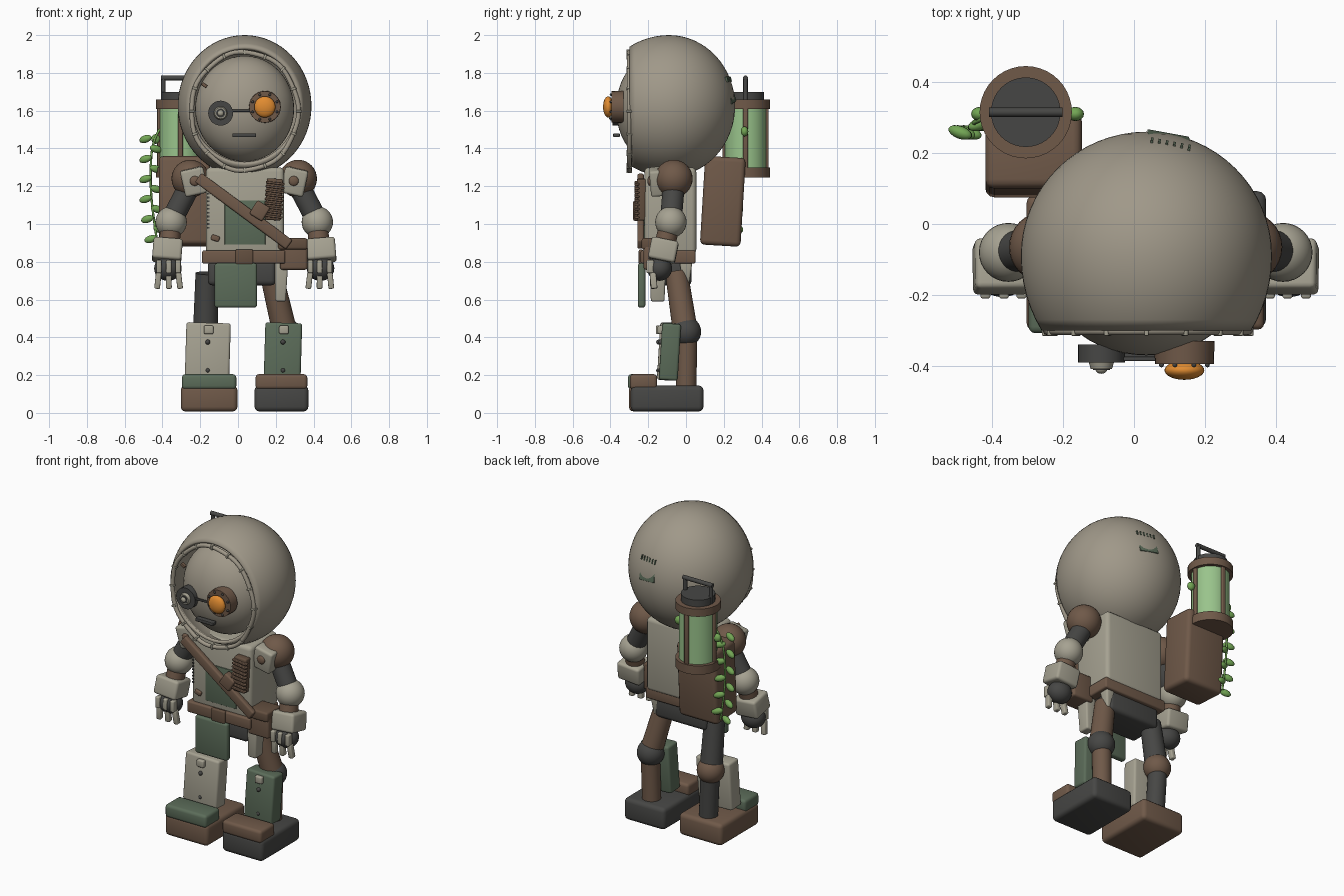
import bpy, bmesh, math
from mathutils import Vector, Matrix, Euler

cube = bpy.data.objects.get("Cube")
if cube:
    bpy.data.objects.remove(cube, do_unlink=True)


def material(name, *rgb):
    m = bpy.data.materials.new(name)
    m.use_nodes = True
    m.diffuse_color = (*rgb, 1)
    m.node_tree.nodes["Principled BSDF"].inputs["Base Color"].default_value = (*rgb, 1)
    return m


cloth = material("beige_cloth", 0.35, 0.315, 0.25)
plate = material("pale_plate", 0.38, 0.36, 0.285)
brown = material("brown_leather", 0.16, 0.10, 0.066)
strap = material("dark_strap", 0.125, 0.078, 0.05)
dark = material("dark_metal", 0.062, 0.062, 0.059)
green = material("faded_green", 0.105, 0.15, 0.10)
glass = material("green_glass", 0.32, 0.55, 0.26)
leaf = material("leaf_green", 0.17, 0.38, 0.09)
orange = material("orange_lens", 0.75, 0.26, 0.03)
made = []


def finish(name, bm, mat, loc=(0, 0, 0), rot=(0, 0, 0)):
    bmesh.ops.recalc_face_normals(bm, faces=bm.faces)
    mesh = bpy.data.meshes.new(name)
    bm.to_mesh(mesh)
    bm.free()
    mesh.materials.append(mat)
    ob = bpy.data.objects.new(name, mesh)
    ob.location, ob.rotation_euler = loc, rot
    bpy.context.collection.objects.link(ob)
    made.append(ob)
    return ob


def box(name, loc, size, mat, bevel=0.015, rot=(0, 0, 0), taper=1.0):
    """Rounded box; taper scales its lower end."""
    bm = bmesh.new()
    bmesh.ops.create_cube(bm, size=1)
    for v in bm.verts:
        k = taper if v.co.z < 0 else 1
        v.co = Vector((v.co.x * size[0] * k, v.co.y * size[1] * k, v.co.z * size[2]))
    if bevel:
        bmesh.ops.bevel(bm, geom=bm.edges[:], offset=bevel, segments=3, profile=0.5, affect='EDGES')
    return finish(name, bm, mat, loc, rot)


def ball(name, loc, radii, mat, rot=(0, 0, 0), seg=32):
    bm = bmesh.new()
    bmesh.ops.create_uvsphere(bm, u_segments=seg, v_segments=seg // 2, radius=1)
    bmesh.ops.scale(bm, vec=radii, verts=bm.verts)
    return finish(name, bm, mat, loc, rot)


def rod(name, a, b, r1, mat, r2=None, seg=28):
    a, b = Vector(a), Vector(b)
    bm = bmesh.new()
    bmesh.ops.create_cone(bm, cap_ends=True, segments=seg, radius1=r1,
                          radius2=r1 if r2 is None else r2, depth=(b - a).length)
    turn = Vector((0, 0, 1)).rotation_difference(b - a).to_matrix()
    bmesh.ops.rotate(bm, matrix=turn, verts=bm.verts)
    return finish(name, bm, mat, (a + b) / 2)


def tube(name, points, r, mat, cyclic=False):
    cu = bpy.data.curves.new(name, 'CURVE')
    cu.dimensions, cu.bevel_depth, cu.bevel_resolution = '3D', r, 3
    sp = cu.splines.new('POLY' if cyclic else 'NURBS')
    sp.points.add(len(points) - 1)
    for p, co in zip(sp.points, points):
        p.co = (*co, 1)
    sp.use_cyclic_u = cyclic
    if not cyclic:
        sp.use_endpoint_u, sp.order_u = True, 3
    cu.materials.append(mat)
    ob = bpy.data.objects.new(name, cu)
    bpy.context.collection.objects.link(ob)


# Hood: open-fronted shell with a soft rim
HX, HY, HZ, CUT = 0.035, -0.09, 1.625, -0.3
bm = bmesh.new()
bmesh.ops.create_uvsphere(bm, u_segments=64, v_segments=32, radius=1)
bmesh.ops.rotate(bm, matrix=Matrix.Rotation(math.pi / 2, 3, 'X'), verts=bm.verts)
bmesh.ops.scale(bm, vec=(0.354, 0.35, 0.375), verts=bm.verts)
for v in bm.verts:
    if v.co.y < 0:
        v.co.y *= 1.09
bmesh.ops.bisect_plane(bm, geom=bm.verts[:] + bm.edges[:] + bm.faces[:], dist=1e-5,
                       plane_co=(0, CUT - HY, 0), plane_no=(0, -1, 0), clear_outer=True)
hood = finish("hood", bm, cloth, (HX, HY, HZ))
shell = hood.modifiers.new("thickness", 'SOLIDIFY')
shell.thickness = 0.02
rim = []
for i in range(64):
    t = math.tau * i / 64
    k = 1 + 0.012 * math.cos(7 * t)
    rim.append((HX + 0.283 * k * math.cos(t), CUT, 1.597 + 0.313 * k * math.sin(t)))
tube("hood_rim", rim, 0.013, cloth, True)
for i, p in enumerate(rim[::4]):
    box("rim_stitch_%d" % i, p, (0.012, 0.03, 0.03), plate, 0.003, (0, -math.tau * i / 16 + math.pi / 2, 0))
ball("face", (HX, -0.17, 1.61), (0.262, 0.2, 0.28), cloth, seg=48)
box("hood_back_patch", (0.10, 0.236, 1.70), (0.12, 0.009, 0.12), green, 0.003, (0.27, 0.12, -0.18))
for i in range(6):
    box("patch_stitch_%d" % i, (0.05 + 0.021 * i, 0.232 - 0.004 * i, 1.765), (0.007, 0.016, 0.028),
        green, 0, (0.3, 0, -0.18))
box("hood_nick", (-0.178, -0.288, 1.735), (0.03, 0.02, 0.018), brown, 0.003, (0, 0.6, 0))

# Eyes and mouth
ex, ez = -0.092, 1.587
rod("small_eye_disc", (ex, -0.34, ez), (ex, -0.39, ez), 0.066, dark)
rod("small_eye_ring", (ex, -0.385, ez), (ex, -0.408, ez), 0.037, plate, 0.03)
rod("small_eye_socket", (ex, -0.40, ez), (ex, -0.411, ez), 0.024, dark)
ball("small_eye_lens", (ex, -0.408, ez), (0.017, 0.014, 0.017), plate)
ex, ez = 0.142, 1.62
rod("large_eye_ring", (ex, -0.33, ez), (ex, -0.395, ez), 0.085, brown, 0.083)
ball("large_eye_lens", (ex, -0.412, ez), (0.056, 0.027, 0.056), orange)
for i in range(8):
    t = math.tau * (i + 0.5) / 8
    ball("eye_rivet_%d" % i, (ex + 0.07 * math.cos(t), -0.397, ez + 0.07 * math.sin(t)),
         (0.007,) * 3, dark, seg=12)
box("mouth", (0.033, -0.368, 1.47), (0.125, 0.035, 0.02), dark, 0.004)
box("eye_bridge", (0.02, -0.38, 1.60), (0.1, 0.012, 0.012), dark, 0.003)

# Torso, belt and pelvis
box("torso", (0.037, -0.083, 1.07), (0.415, 0.275, 0.46), plate, 0.025)
box("belt", (0.03, -0.095, 0.825), (0.44, 0.29, 0.07), brown, 0.01)
box("belt_buckle", (0.033, -0.238, 0.825), (0.095, 0.025, 0.08), strap, 0.008)
box("pelvis", (0.02, -0.08, 0.74), (0.36, 0.22, 0.13), dark, 0.025)
box("front_flap", (-0.012, -0.235, 0.675), (0.225, 0.04, 0.235), green, 0.014)
box("hip_plate", (0.228, -0.15, 0.70), (0.07, 0.09, 0.22), plate, 0.01, (0, 0.03, 0), 0.8)
box("rear_hip_plate", (0.20, 0.0, 0.745), (0.06, 0.07, 0.12), plate, 0.01, taper=0.5)
box("chest_patch", (0.037, -0.222, 1.008), (0.215, 0.009, 0.235), green, 0.002)
box("chest_rivet", (-0.12, -0.224, 0.925), (0.045, 0.02, 0.03), brown, 0.008, (0, 0.3, 0))
for i in range(12):
    box("chest_stitch_%d" % i, (-0.157, -0.22, 0.98 + 0.02 * i), (0.01, 0.009, 0.009), dark, 0)

# Shoulder strap with buckle, ribbed pouch and hip pouch
box("chest_strap", (0.03, -0.24, 1.068), (0.6, 0.035, 0.06), brown, 0.01, (0, 0.637, 0))
box("strap_buckle", (0.115, -0.255, 1.07), (0.08, 0.05, 0.085), brown, 0.01, (0, 0.55, 0))
box("ribbed_pouch", (0.19, -0.235, 1.13), (0.085, 0.05, 0.22), strap, 0.01, (0, 0.05, 0))
for i in range(9):
    box("pouch_rib_%d" % i, (0.185 + 0.0015 * i, -0.26, 1.04 + 0.022 * i), (0.1, 0.025, 0.012), brown, 0.004,
        (0, 0.12, 0))
box("hip_pouch", (0.295, -0.16, 0.84), (0.145, 0.13, 0.165), brown, 0.014)
box("hip_pouch_flap", (0.29, -0.165, 0.895), (0.155, 0.14, 0.06), strap, 0.012)

# Arms, mirrored about the body axis
AX = 0.033
for s, side in ((1, "left"), (-1, "right")):
    def at(x, y, z):
        return (AX + s * x, y, z)
    ball(side + "_shoulder", at(0.285, -0.065, 1.24), (0.1,) * 3, brown)
    box(side + "_shoulder_pad", at(0.265, -0.15, 1.225), (0.125, 0.08, 0.14), plate, 0.014, (0.08, s * 0.22, 0))
    ball(side + "_pad_rivet", at(0.262, -0.192, 1.228), (0.026, 0.012, 0.026), brown)
    rod(side + "_upper_arm", at(0.29, -0.065, 1.2), at(0.385, -0.08, 1.02), 0.058, dark)
    ball(side + "_elbow", at(0.387, -0.08, 1.01), (0.083,) * 3, plate)
    rod(side + "_forearm", at(0.387, -0.085, 1.0), at(0.40, -0.12, 0.86), 0.055, brown)
    box(side + "_cuff", at(0.407, -0.12, 0.86), (0.155, 0.145, 0.115), plate, 0.016, (-0.2, s * -0.08, 0))
    ball(side + "_hand", at(0.404, -0.14, 0.765), (0.073, 0.066, 0.066), dark)
    for i, dx in enumerate((-0.06, -0.005, 0.053)):
        box(side + "_finger_%d" % i, at(0.404 + dx, -0.172, 0.70), (0.03, 0.034, 0.085), plate, 0.007,
            (0.1, s * -2 * dx, 0))
        box(side + "_knuckle_%d" % i, at(0.404 + dx * 0.9, -0.19, 0.775), (0.028, 0.04, 0.07), plate, 0.007)

# Legs: hip, knee, ankle, then plate width and the part colours
legs = (
    ("left", 0.175, 0.245, 0.238, 0.195, 0.0, 0.285, brown, dark, brown, green, dark, brown),
    ("right", -0.165, -0.172, -0.155, 0.235, -0.01, 0.30, dark, brown, dark, plate, brown, green),
)
for (side, hip, knee, foot, wide, dy, sole, c_thigh, c_knee, c_shin, c_plate, c_boot, c_toe) in legs:
    px = foot if side == "left" else -0.16
    rod(side + "_thigh", (hip, -0.05, 0.74), (knee, -0.005, 0.44), 0.06, c_thigh, 0.066)
    ball(side + "_knee", (knee, 0, 0.43), (0.08,) * 3, c_knee)
    rod(side + "_shin", (knee, 0.005, 0.42), (foot, 0, 0.1), 0.055, c_shin)
    box(side + "_shin_plate", (px, -0.085 + dy, 0.325), (wide, 0.1, 0.30), c_plate, 0.014, (-0.06, 0.03, 0))
    box(side + "_plate_tab", (px + 0.005, -0.135 + dy, 0.44), (0.05, 0.03, 0.045), plate, 0.008)
    for z in (0.375, 0.225):
        ball(side + "_plate_bolt", (px, -0.134 + dy, z), (0.013, 0.014, 0.013), dark, seg=16)
    bx = 0.23 if side == "left" else -0.153
    box(side + "_boot", (bx, -0.10 + dy, 0.076), (sole, 0.385, 0.137), c_boot, 0.025)
    box(side + "_toe_cap", (bx, -0.225 + dy, 0.165), (sole * 0.96, 0.145, 0.08), c_toe, 0.018)

# Backpack and glass canister
CX, CY = -0.305, 0.315
box("backpack", (-0.283, 0.195, 1.12), (0.272, 0.215, 0.47), brown, 0.025, (-0.06, 0, 0))
rod("canister_base", (CX, CY, 1.245), (CX, CY, 1.30), 0.13, brown, seg=40)
rod("canister_glass", (CX, CY, 1.29), (CX, CY, 1.63), 0.11, glass, seg=40)
rod("canister_top_ring", (CX, CY, 1.61), (CX, CY, 1.658), 0.13, brown, seg=40)
rod("canister_cap", (CX, CY, 1.65), (CX, CY, 1.70), 0.098, dark, seg=40)
for i in range(4):
    t = math.tau * i / 4
    box("canister_strut_%d" % i, (CX + 0.11 * math.cos(t), CY + 0.11 * math.sin(t), 1.455),
        (0.026, 0.026, 0.34), brown, 0.005)
for s in (-1, 1):
    rod("handle_post", (CX + s * 0.09, CY, 1.66), (CX + s * 0.09, CY, 1.775), 0.012, dark, seg=16)
rod("handle_bar", (CX - 0.103, CY, 1.773), (CX + 0.103, CY, 1.773), 0.013, dark, seg=16)

# Trailing vine
tube("vine_stem", [(-0.415, 0.30, 1.50), (-0.455, 0.285, 1.44), (-0.465, 0.27, 1.25),
                   (-0.455, 0.27, 1.08), (-0.43, 0.27, 0.92)], 0.006, leaf)
for i in range(11):
    s = 1 if i % 2 else -1
    z = 1.45 - 0.053 * i
    x = -0.462 + 0.0011 * max(0, i - 5) ** 2
    ball("vine_leaf_%d" % i, (x + s * 0.028, 0.27 + 0.012 * s, z), (0.036, 0.018, 0.02), leaf,
         (0, s * 0.3, s * 0.35), 16)
for x, z in ((-0.165, 1.49), (-0.435, 1.45)):
    ball("canister_leaf", (x, 0.31, z), (0.024, 0.02, 0.026), leaf, seg=16)

# Smooth rounded shapes while keeping hard edges
bpy.ops.object.select_all(action='DESELECT')
for ob in made:
    ob.select_set(True)
bpy.context.view_layer.objects.active = made[0]
bpy.ops.object.shade_smooth_by_angle(angle=math.radians(35))
